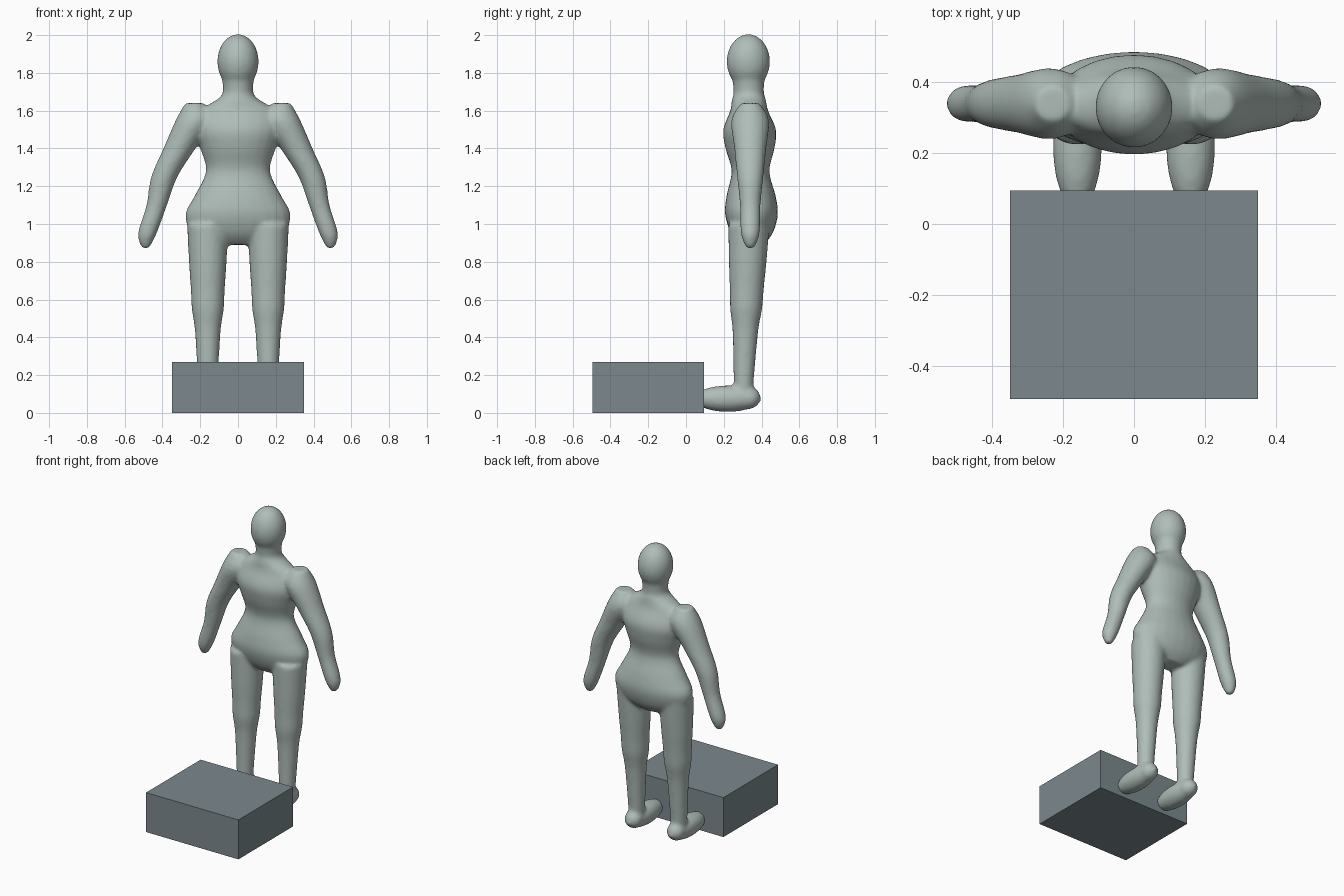
import bpy
import bmesh
import math
from mathutils import Matrix, Vector

SIDES = 24
STEPS = 4

default_cube = bpy.data.objects.get("Cube")
if default_cube:
    bpy.data.objects.remove(default_cube, do_unlink=True)


def make_material(name, rgb):
    material = bpy.data.materials.new(name)
    material.use_nodes = True
    colour = (*rgb, 1)
    material.diffuse_color = colour
    shader = material.node_tree.nodes["Principled BSDF"]
    shader.inputs["Base Color"].default_value = colour
    return material


def make_object(name, bm, material):
    bmesh.ops.recalc_face_normals(bm, faces=bm.faces)
    mesh = bpy.data.meshes.new(name)
    bm.to_mesh(mesh)
    bm.free()
    mesh.materials.append(material)
    obj = bpy.data.objects.new(name, mesh)
    bpy.context.collection.objects.link(obj)
    return obj


def smooth_rows(rows):
    """Add in-between sections along a curve through the given ones."""
    rows = [Vector(row) for row in rows]
    result = []
    for index in range(len(rows) - 1):
        start, end = rows[index], rows[index + 1]
        before = rows[max(index - 1, 0)]
        after = rows[min(index + 2, len(rows) - 1)]
        leave, arrive = (end - before) / 2, (after - start) / 2
        for step in range(STEPS):
            t = step / STEPS
            ease = t * t * (3 - 2 * t)
            result.append(start.lerp(end, ease)
                          + leave * t * (1 - t) ** 2
                          - arrive * t * t * (1 - t))
    return result + [rows[-1]]


def loft(bm, rows):
    """Skin level ellipses given as x, y, z, half width and half depth."""
    rings = []
    for x, y, z, width, depth in smooth_rows(rows):
        ring = []
        for i in range(SIDES):
            angle = math.tau * i / SIDES
            point = (x + width * math.cos(angle), y + depth * math.sin(angle), z)
            ring.append(bm.verts.new(point))
        rings.append(ring)
    for lower, upper in zip(rings, rings[1:]):
        for i in range(SIDES):
            j = (i + 1) % SIDES
            bm.faces.new((lower[i], lower[j], upper[j], upper[i]))
    bm.faces.new(rings[0])
    bm.faces.new(rings[-1])


def ellipsoid(bm, centre, radii):
    placement = Matrix.LocRotScale(Vector(centre), None, Vector(radii))
    bmesh.ops.create_uvsphere(bm, u_segments=SIDES, v_segments=SIDES,
                              radius=1, matrix=placement)


def trunk_y(z):
    """The spine leans slightly forward towards the neck."""
    return 0.37 - z / 45


def leg_y(z):
    """The legs lean slightly back towards the hips."""
    return 0.3 + z / 30


# Trunk sections: height, half width, half depth
trunk = [
    (0.89, 0.1, 0.06), (0.95, 0.24, 0.11), (1.05, 0.28, 0.14),
    (1.15, 0.23, 0.13), (1.28, 0.17, 0.1), (1.4, 0.2, 0.13),
    (1.5, 0.23, 0.14), (1.6, 0.2, 0.1), (1.66, 0.11, 0.09),
    (1.7, 0.08, 0.08), (1.8, 0.09, 0.09),
]
# Arm sections: height, distance from the middle, radius
arm = [
    (0.87, 0.49, 0.02), (0.95, 0.48, 0.05), (1.1, 0.43, 0.055),
    (1.25, 0.39, 0.07), (1.4, 0.31, 0.085), (1.55, 0.23, 0.1),
    (1.64, 0.23, 0.05),
]
# Leg sections: height, radius
leg = [
    (0.1, 0.05), (0.3, 0.06), (0.45, 0.07), (0.55, 0.085),
    (0.65, 0.09), (0.8, 0.1), (1, 0.11),
]
leg_x = 0.16

body_grey = make_material("pale sage grey", (0.43, 0.51, 0.48))
block_grey = make_material("slate grey", (0.2, 0.25, 0.27))

# Figure: trunk, head and mirrored limbs blended into one skin
bm = bmesh.new()
loft(bm, [(0, trunk_y(z), z, width, depth) for z, width, depth in trunk])
ellipsoid(bm, (0, 0.33, 1.86), (0.11, 0.115, 0.145))
for side in (1, -1):
    loft(bm, [(side * x, 0.34, z, r, r) for z, x, r in arm])
    loft(bm, [(side * leg_x, leg_y(z), z, r, r) for z, r in leg])
    # Foot with a rounded heel
    ellipsoid(bm, (side * leg_x, 0.22, 0.075), (0.07, 0.18, 0.07))
    ellipsoid(bm, (side * leg_x, 0.33, 0.08), (0.06, 0.065, 0.06))
figure = make_object("standing_figure", bm, body_grey)

skin = figure.modifiers.new("skin", "REMESH")
skin.mode = "VOXEL"
skin.voxel_size = 0.011
skin.use_smooth_shade = True
blend = figure.modifiers.new("blend", "SMOOTH")
blend.factor = 0.5
blend.iterations = 10

# Plain block in front of the feet
bm = bmesh.new()
bmesh.ops.create_cube(bm, size=1)
bmesh.ops.scale(bm, verts=bm.verts, vec=(0.7, 0.59, 0.27))
bmesh.ops.translate(bm, verts=bm.verts, vec=(0, -0.2, 0.27 / 2))
make_object("step_block", bm, block_grey)
